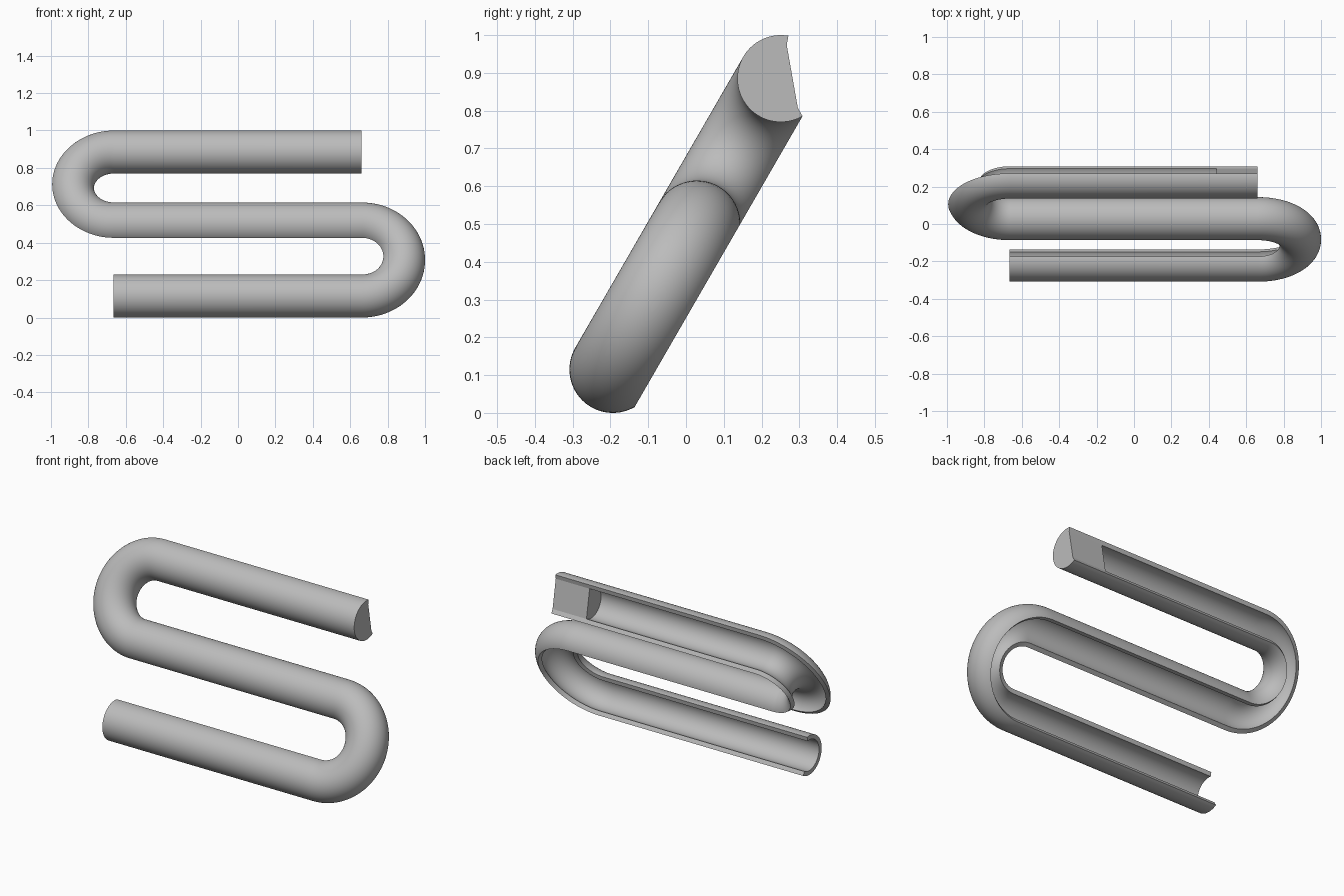
import bpy, bmesh
from math import sin, cos, pi, radians
from mathutils import Vector, Matrix

cube = bpy.data.objects.get("Cube")
if cube:
    bpy.data.objects.remove(cube, do_unlink=True)

OUTER, INNER = 0.115, 0.09        # channel radii
BEND = 0.2223                     # centreline radius of the bends
RUN = 0.663                       # half length of the straight runs
LIP_A, LIP_B = radians(20), radians(240)
TILT = Matrix.Translation((0, 0.0287, 0.5)) @ Matrix.Rotation(radians(60), 4, "X")

grey = bpy.data.materials.new("light grey")
grey.use_nodes = True
grey.diffuse_color = (0.5, 0.5, 0.5, 1)
grey.node_tree.nodes["Principled BSDF"].inputs["Base Color"].default_value = (0.5, 0.5, 0.5, 1)


def arc(radius, steps=56):
    """Part-circle section, open towards the back."""
    angles = [LIP_A + (LIP_B - LIP_A) * i / steps for i in range(steps + 1)]
    return [(radius * cos(a), radius * sin(a)) for a in angles]


def bend(cx, cy, start, turn, steps=48):
    """Stations (point, sideways direction) round a half circle."""
    stations = []
    for i in range(steps + 1):
        a = start + turn * pi * i / steps
        radial = Vector((cos(a), sin(a), 0))
        stations.append((Vector((cx, cy, 0)) + BEND * radial, -turn * radial))
    return stations


def sweep(name, section, stations):
    """Carry a closed section along the stations and cap both ends."""
    bm = bmesh.new()
    rings = [[bm.verts.new(p + side * s + Vector((0, 0, h))) for s, h in section]
             for p, side in stations]
    n = len(section)
    for r0, r1 in zip(rings, rings[1:]):
        for i in range(n):
            j = (i + 1) % n
            bm.faces.new((r0[i], r0[j], r1[j], r1[i]))
    bm.faces.new(rings[0])
    bm.faces.new(rings[-1])
    bmesh.ops.recalc_face_normals(bm, faces=bm.faces[:])
    mesh = bpy.data.meshes.new(name)
    bm.to_mesh(mesh)
    bm.free()
    mesh.materials.append(grey)
    obj = bpy.data.objects.new(name, mesh)
    bpy.context.collection.objects.link(obj)
    obj.matrix_world = TILT
    bpy.ops.object.select_all(action="DESELECT")
    obj.select_set(True)
    bpy.context.view_layer.objects.active = obj
    bpy.ops.object.shade_smooth_by_angle(angle=radians(30))
    return obj


up = Vector((0, 1, 0))
top_end = (Vector((RUN - 0.003, 2 * BEND, 0)), up)
bottom_end = (Vector((-RUN - 0.003, -2 * BEND, 0)), up)

# Channel: three runs joined by a left bend and a right bend
path = [top_end]
# the first bend turns anticlockwise, so its sideways direction points outwards
path += [(p, -s) for p, s in bend(-RUN, BEND, pi / 2, 1)]
path += [(p, -s) for p, s in bend(RUN, -BEND, pi / 2, -1)]
path.append(bottom_end)
sweep("winding_channel", arc(OUTER) + arc(INNER)[::-1], path)

# Plug: solid block filling the upper end of the channel
sweep("end_plug", arc(INNER), [(Vector((0.44, 2 * BEND, 0)), up), top_end])
